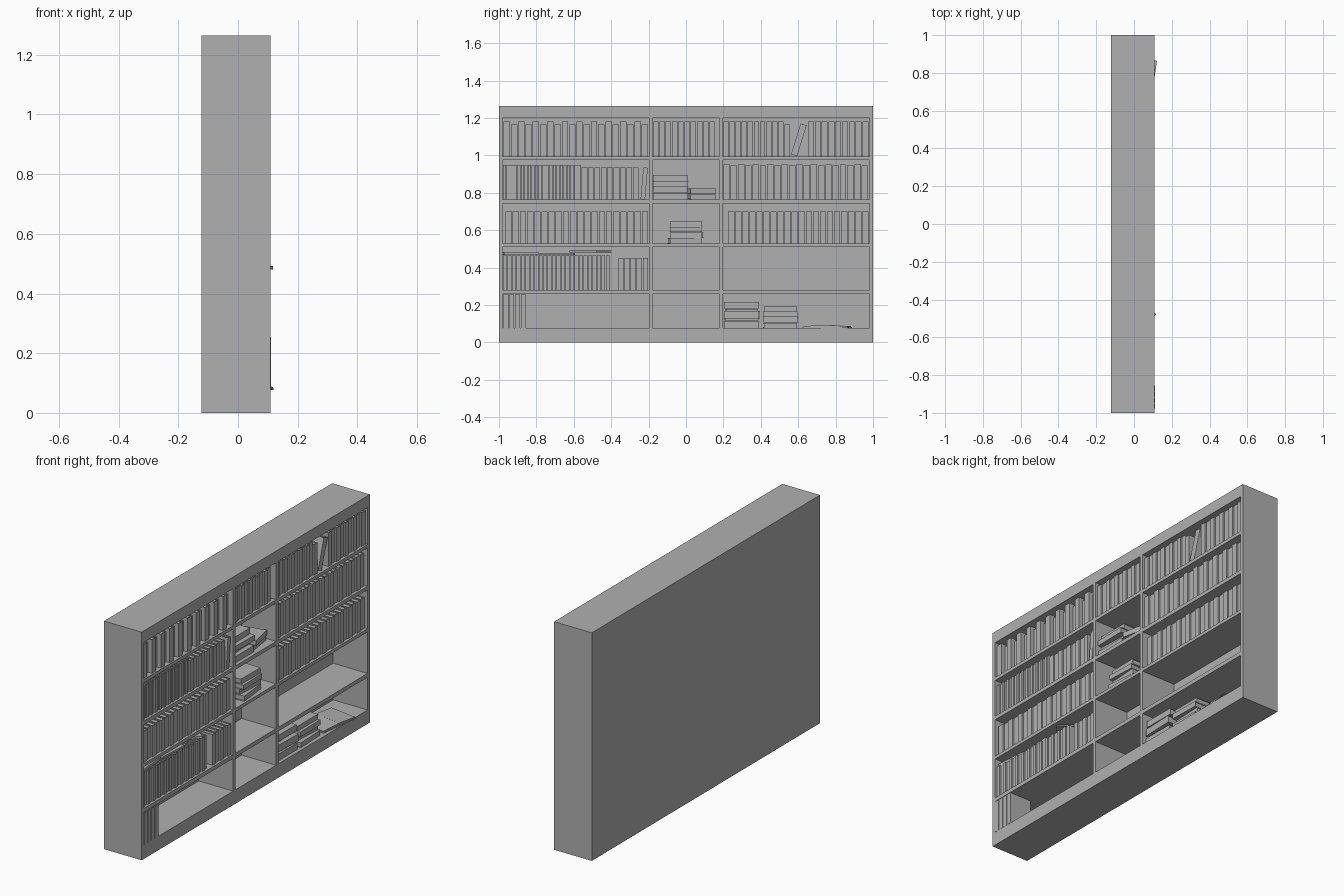
import bpy, bmesh, random
from math import radians
from mathutils import Matrix, Vector

if "Cube" in bpy.data.objects:
    bpy.data.objects.remove(bpy.data.objects["Cube"])

random.seed(4)
COLS = [(-0.98, -0.198), (-0.178, 0.178), (0.198, 0.98)]
ROWS = [(0.077, 0.258), (0.28, 0.51), (0.528, 0.743), (0.764, 0.976), (0.995, 1.2)]
BACK, FRONT = -0.122, 0.109

GREY = bpy.data.materials.new("dark_grey")
GREY.diffuse_color = (0.434, 0.434, 0.434, 1)
GREY.use_nodes = True
GREY.node_tree.nodes["Principled BSDF"].inputs["Base Color"].default_value = GREY.diffuse_color


def add_box(bm, lo, hi, mat=Matrix()):
    lo, hi = Vector(lo), Vector(hi)
    size = hi - lo
    m = mat @ Matrix.Translation((lo + hi) / 2) @ Matrix.Diagonal((*size, 1))
    bmesh.ops.create_cube(bm, size=1, matrix=m)


def finish(bm, name):
    mesh = bpy.data.meshes.new(name)
    bm.to_mesh(mesh)
    bm.free()
    mesh.materials.append(GREY)
    ob = bpy.data.objects.new(name, mesh)
    bpy.context.collection.objects.link(ob)
    return ob


def add_book(bm, t, h, d, mat):
    """Spine at x=0 facing +x, thickness along y from 0, height along z from 0."""
    c = min(0.003, t * 0.18)
    add_box(bm, (-d, 0, 0), (-c, c, h), mat)
    add_box(bm, (-d, t - c, 0), (-c, t, h), mat)
    add_box(bm, (-c, 0, 0), (0, t, h), mat)
    add_box(bm, (-d + 0.005, c, 0.004), (-c, t - c, h - 0.004), mat)


def add_flat(bm, x, y, z, t, length, d, spin):
    """Book lying down with its spine centred on (x, y)."""
    m = (Matrix.Translation((x, y, z)) @ Matrix.Rotation(radians(spin), 4, 'Z')
         @ Matrix.Translation((0, length / 2, 0)) @ Matrix.Rotation(radians(90), 4, 'X'))
    add_book(bm, t, length, d, m)


def book_row(name, row, y0, y1, count, heights, fronts=(0.098, 0.092), depth=0.135, fill=0.88):
    bm = bmesh.new()
    pitch = (y1 - y0) / count
    for i in range(count):
        m = Matrix.Translation((fronts[i % len(fronts)], y0 + i * pitch, ROWS[row][0]))
        add_book(bm, pitch * fill, heights[i % len(heights)], depth, m)
    finish(bm, name)


def leaning_book(name, y, z, t, h, angle):
    bm = bmesh.new()
    add_book(bm, t, h, 0.135, Matrix.Translation((0.098, y, z))
             @ Matrix.Rotation(radians(-angle), 4, 'X'))
    finish(bm, name)


def book_stack(name, x, y, z, books):
    """books: thickness, length, depth, x shift, spin"""
    bm = bmesh.new()
    for t, length, d, dx, spin in books:
        add_flat(bm, x + dx, y, z, t - 0.001, length, d, spin)
        z += t
    finish(bm, name)


# Carcass: solid block with fifteen compartments cut from the +x side
bm = bmesh.new()
add_box(bm, (BACK, -1, 0), (FRONT, 1, 1.265))
case = finish(bm, "bookcase")
bm = bmesh.new()
for ya, yb in COLS:
    for za, zb in ROWS:
        add_box(bm, (-0.102, ya, za), (0.2, yb, zb))
cutter = finish(bm, "compartment_cutter")
mod = case.modifiers.new("compartments", 'BOOLEAN')
mod.object, mod.operation, mod.solver = cutter, 'DIFFERENCE', 'EXACT'
bpy.context.view_layer.objects.active = case
case.select_set(True)
bpy.ops.object.modifier_apply(modifier=mod.name)
bpy.data.objects.remove(cutter)

# Top row
book_row("top_left_books", 4, -0.975, -0.198, 20, (0.187, 0.17), fronts=(0.1, 0.08))
book_row("top_middle_books", 4, -0.175, 0.158, 10, (0.187,))
book_row("top_right_books_a", 4, 0.2, 0.525, 10, (0.187,))
book_row("top_right_short_book", 4, 0.527, 0.56, 1, (0.17,))
leaning_book("top_leaning_book", 0.562, 1.006, 0.034, 0.172, 17)
book_row("top_right_books_b", 4, 0.652, 0.98, 9, (0.187,))

# Second row from the top
book_row("upper_left_thin_books", 3, -0.978, -0.56, 22, (0.185,))
book_row("upper_left_books", 3, -0.558, -0.25, 9, (0.17,))
leaning_book("upper_leaning_book", -0.243, 0.766, 0.024, 0.17, 5)
book_row("upper_right_books", 3, 0.2, 0.978, 20, (0.187, 0.182))

# Middle row
book_row("middle_left_books", 2, -0.965, -0.198, 20, (0.172,))
book_row("middle_right_books", 2, 0.225, 0.98, 20, (0.172,))

# Fourth row, with books laid on top
book_row("lower_left_thin_books", 1, -0.978, -0.405, 24, (0.185,))
book_row("lower_left_books", 1, -0.362, -0.198, 5, (0.17,))
bm = bmesh.new()
add_flat(bm, 0.085, -0.88, 0.467, 0.016, 0.185, 0.13, 4)
add_flat(bm, 0.085, -0.69, 0.467, 0.012, 0.185, 0.13, -3)
add_flat(bm, 0.057, -0.55, 0.48, 0.012, 0.187, 0.125, -40)
finish(bm, "books_laid_on_row")

# Bottom row
book_row("bottom_left_books", 0, -0.978, -0.852, 4, (0.178,), fronts=(0.11,))

# Stacks of lying books
book_stack("upper_tall_stack", 0.09, -0.083, 0.765, [
    (0.036, 0.187, 0.135, 0, 0), (0.03, 0.18, 0.13, -0.025, 2),
    (0.03, 0.187, 0.135, 0.005, -1), (0.034, 0.18, 0.13, -0.02, 1)])
book_stack("upper_low_stack", 0.07, 0.092, 0.765, [
    (0.028, 0.135, 0.13, 0, 8), (0.03, 0.14, 0.13, 0.01, 12)])
book_stack("middle_stack", 0.09, 0.0, 0.529, [
    (0.03, 0.17, 0.13, 0, 6), (0.03, 0.172, 0.135, -0.015, -3),
    (0.028, 0.17, 0.13, 0, 2), (0.03, 0.17, 0.13, -0.012, -1)])
book_stack("bottom_tall_stack", 0.09, 0.298, 0.078, [
    (0.038, 0.187, 0.135, 0, 0), (0.012, 0.18, 0.12, -0.025, 3),
    (0.04, 0.187, 0.135, 0.005, -2), (0.012, 0.17, 0.12, -0.02, 2),
    (0.036, 0.187, 0.135, -0.005, 0)])
book_stack("bottom_short_stack", 0.09, 0.505, 0.078, [
    (0.028, 0.175, 0.135, 0, 2), (0.03, 0.18, 0.13, -0.02, -3),
    (0.03, 0.18, 0.135, 0, 1), (0.028, 0.178, 0.13, -0.015, 0)])

# Open book lying face up: cover plus two page slabs sloping from the spine
bm = bmesh.new()
base = Matrix.Translation((0.02, 0.755, 0.078)) @ Matrix.Rotation(radians(-8), 4, 'Z')
add_box(bm, (-0.085, -0.122, 0), (0.085, 0.122, 0.003), base)
for s in (-1, 1):
    pages = base @ Matrix.Translation((0, 0, 0.009)) @ Matrix.Rotation(radians(-3 * s), 4, 'X')
    a, b = sorted((0, s * 0.117))
    add_box(bm, (-0.081, a, -0.004), (0.081, b, 0.006), pages)
finish(bm, "open_book")
